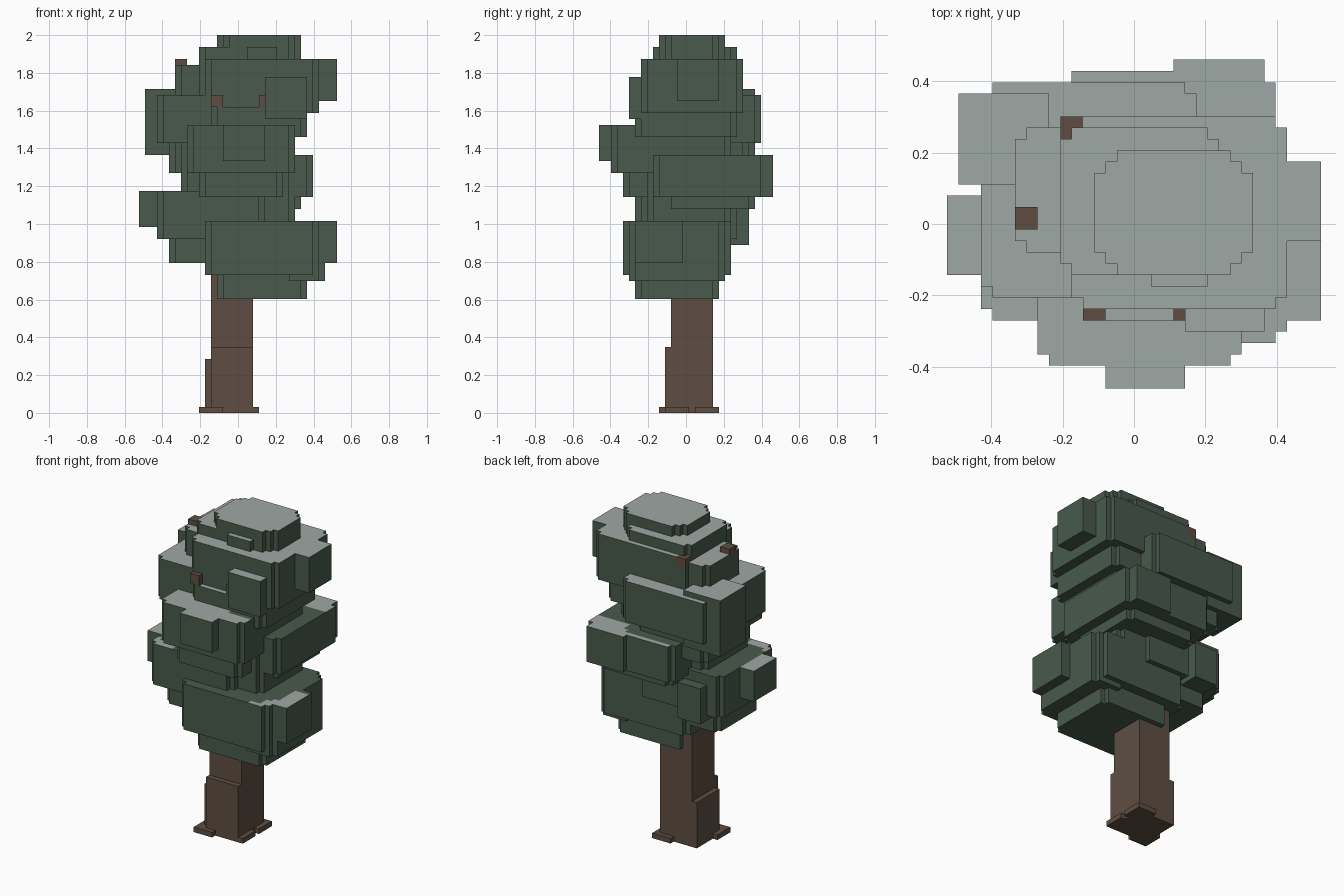
import bpy, bmesh

if "Cube" in bpy.data.objects:
    bpy.data.objects.remove(bpy.data.objects["Cube"])

U = 2 / 63            # block size: the tree is 63 blocks tall
CENTRE = (16.5, 14.5, 0)   # grid origin in blocks


def material(name, rgb):
    m = bpy.data.materials.new(name)
    m.diffuse_color = (*rgb, 1)
    m.use_nodes = True
    m.node_tree.nodes["Principled BSDF"].inputs["Base Color"].default_value = m.diffuse_color
    return m


LEAF = material("dark green leaf", (0.065, 0.102, 0.072))
FROST = material("pale frost", (0.342, 0.392, 0.376))
BARK = material("brown bark", (0.112, 0.076, 0.053))


def box(i0, i1, j0, j1, k0, k1, chop=0):
    """Block cells of a box whose four upright corners are stepped off."""
    return {(i, j, k) for i in range(i0, i1) for j in range(j0, j1)
            if min(i - i0, i1 - 1 - i) + min(j - j0, j1 - 1 - j) >= chop
            for k in range(k0, k1)}


def clump(i0, i1, j0, j1, k0, k1, drop):
    """Leaf clump: a wide slab with a narrower one hanging below it."""
    return (box(i0, i1, j0, j1, k0, k1, 1)
            | box(i0 + 2, i1 - 2, j0 + 2, j1 - 2, k0 - drop, k0, 1))


def shifted(cell, axis, step):
    c = list(cell)
    c[axis] += step
    return tuple(c)


def build(name, cells, mats):
    """Skin the cells; a second material goes on top faces open to the sky."""
    top = {}
    for i, j, k in cells:
        top[i, j] = max(k, top.get((i, j), -1))
    bm = bmesh.new()
    verts = {}

    def vert(p):
        if p not in verts:
            verts[p] = bm.verts.new([(a - b) * U for a, b in zip(p, CENTRE)])
        return verts[p]

    for c in sorted(cells):
        for axis in range(3):
            u, v = (axis + 1) % 3, (axis + 2) % 3
            for side in (0, 1):
                if shifted(c, axis, 2 * side - 1) in cells:
                    continue
                a = shifted(c, axis, side)
                b = shifted(a, u, 1)
                quad = [a, b, shifted(b, v, 1), shifted(a, v, 1)]
                f = bm.faces.new([vert(p) for p in (quad if side else quad[::-1])])
                if len(mats) > 1 and axis == 2 and side and top[c[:2]] == c[2]:
                    f.material_index = 1
    # merge coplanar squares into large flat faces
    bmesh.ops.dissolve_limit(bm, angle_limit=0.01, verts=bm.verts[:],
                             edges=bm.edges[:], delimit={'MATERIAL'})
    me = bpy.data.meshes.new(name)
    bm.to_mesh(me)
    bm.free()
    for m in mats:
        me.materials.append(m)
    bpy.context.collection.objects.link(bpy.data.objects.new(name, me))


# trunk with thicker foot and root toes
trunk = box(12, 19, 12, 19, 0, 25)
trunk |= box(12, 19, 11, 19, 0, 11)
trunk |= box(11, 19, 12, 19, 0, 9)
for i, j in ((10, 10), (16, 11), (16, 16)):
    trunk |= box(i, i + 4, j, j + 4, 0, 1)

# twig ends poking out of the crown
twigs = set()
for i, j, k in ((12, 6, 51), (20, 6, 51), (6, 14, 57), (10, 22, 57)):
    twigs |= box(i, i + 2, j, j + 2, k, k + 2)

# inner core joining all clumps
leaves = box(7, 26, 8, 22, 29, 50, 1)

# lowest clump, front right, with its end bump
leaves |= clump(11, 30, 4, 22, 23, 32, 4)
leaves |= box(24, 31, 5, 21, 22, 32, 1)
leaves |= box(26, 33, 6, 14, 25, 32)

# low left clump, with left and back bumps
leaves |= clump(3, 21, 6, 23, 29, 37, 4)
leaves |= box(0, 6, 10, 17, 31, 37)
leaves |= box(6, 11, 20, 25, 28, 35)

# middle clump, back right, with back bump
leaves |= clump(10, 29, 9, 28, 36, 43, 2)
leaves |= box(20, 28, 20, 29, 36, 43)

# middle clump, front, with front bump
leaves |= clump(8, 26, 2, 18, 40, 48, 4)
leaves |= box(14, 21, 0, 5, 42, 48)

# upper clump, back left, with left bump
leaves |= clump(3, 22, 8, 27, 45, 53, 5)
leaves |= box(1, 9, 18, 26, 43, 54)

# upper right clump on a ledge, with right bump, front bump, left shoulder
leaves |= clump(11, 30, 7, 24, 50, 59, 0)
leaves |= box(12, 28, 6, 23, 46, 51, 1)
leaves |= box(10, 20, 11, 24, 50, 59)
leaves |= box(28, 33, 13, 20, 52, 59)
leaves |= box(21, 28, 5, 10, 49, 56)
leaves |= box(6, 14, 12, 23, 52, 58, 1)

# stepped cap
leaves |= box(10, 24, 10, 23, 59, 61, 1)
leaves |= box(18, 23, 9, 12, 59, 61)
leaves |= box(13, 27, 10, 21, 59, 63, 2)

build("trunk", trunk, [BARK])
build("twig_ends", twigs, [BARK])
build("foliage", leaves - twigs, [LEAF, FROST])
